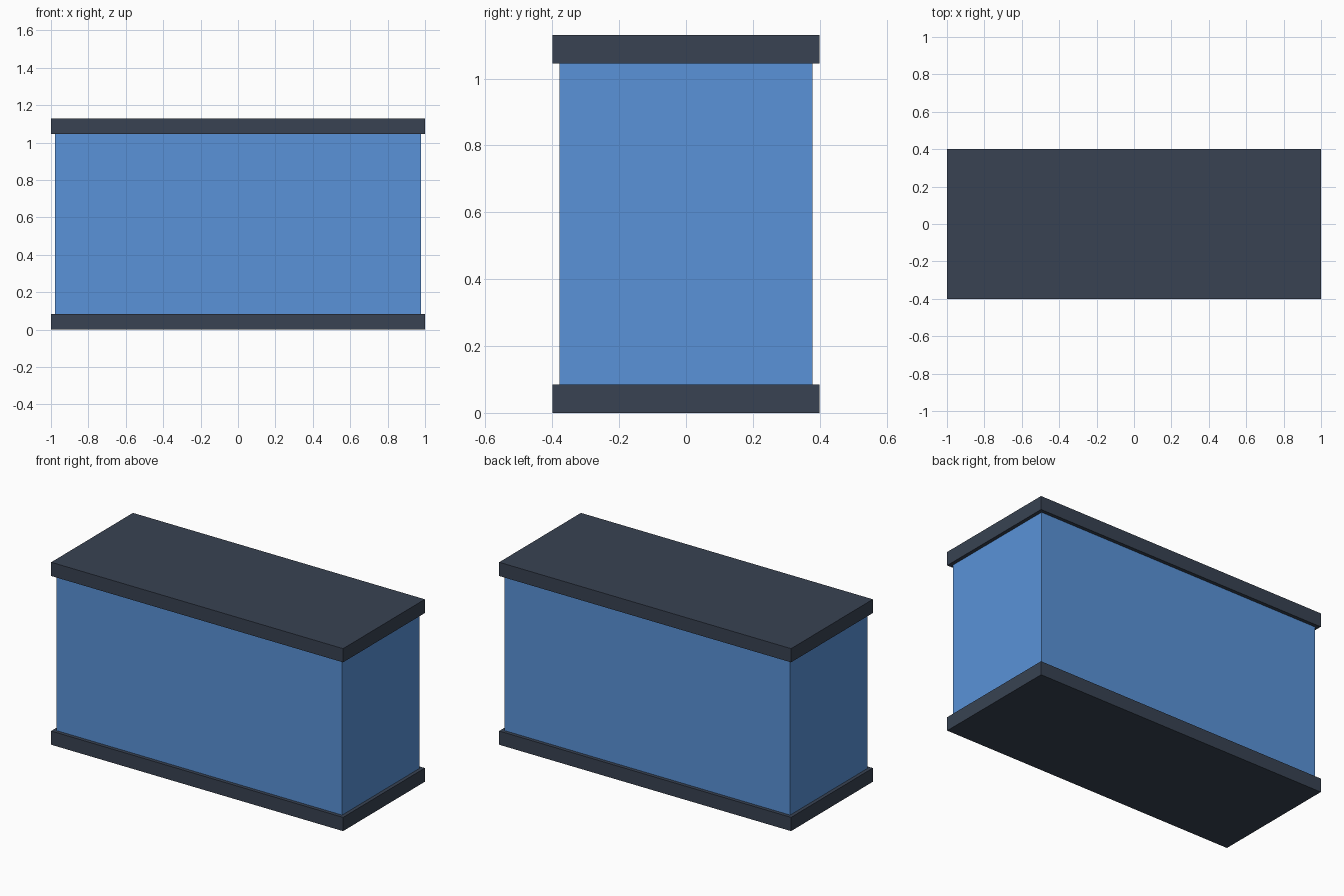
import bpy

if "Cube" in bpy.data.objects:
    bpy.data.objects.remove(bpy.data.objects["Cube"])


def material(name, rgb):
    mat = bpy.data.materials.new(name)
    mat.diffuse_color = (*rgb, 1.0)
    mat.use_nodes = True
    mat.node_tree.nodes["Principled BSDF"].inputs["Base Color"].default_value = mat.diffuse_color
    return mat


def box(name, half_x, half_y, z0, z1, mat):
    bpy.ops.mesh.primitive_cube_add(size=2, location=(0, 0, (z0 + z1) / 2))
    obj = bpy.context.object
    obj.name = name
    obj.scale = (half_x, half_y, (z1 - z0) / 2)
    bpy.ops.object.transform_apply(location=False, rotation=False, scale=True)
    obj.data.materials.append(mat)
    return obj


blue = material("blue_panel", (0.10, 0.29, 0.69))
dark = material("dark_slab", (0.04, 0.055, 0.085))

HEIGHT, SLAB, INSET = 1.13, 0.085, 0.022

# Base and top slabs
box("base_slab", 1.0, 0.4, 0, SLAB, dark)
box("top_slab", 1.0, 0.4, HEIGHT - SLAB, HEIGHT, dark)

# Body, set in from the slab edges and seated slightly into both
box("body", 1.0 - INSET, 0.4 - INSET, SLAB - 0.01, HEIGHT - SLAB + 0.01, blue)
